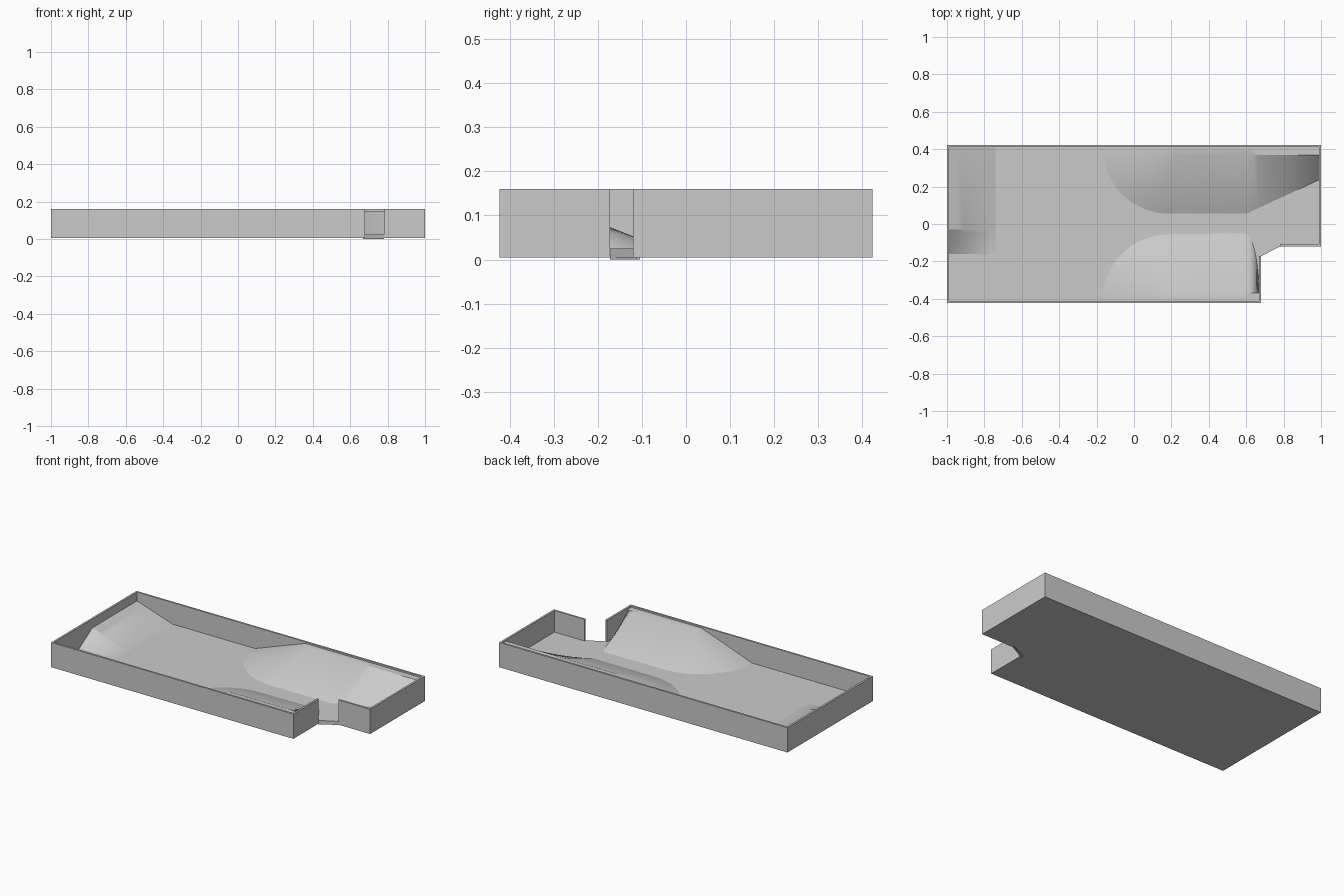
import bpy, bmesh
from math import sin, cos, pi

if "Cube" in bpy.data.objects:
    bpy.data.objects.remove(bpy.data.objects["Cube"])

FLOOR, LEDGE, TOP, T = 0.025, 0.151, 0.16, 0.012
X, Y = 1.0, 0.423


def finish(bm, name, smooth=False):
    me = bpy.data.meshes.new(name)
    bm.to_mesh(me)
    bm.free()
    ob = bpy.data.objects.new(name, me)
    bpy.context.collection.objects.link(ob)
    if smooth:
        bpy.ops.object.select_all(action='DESELECT')
        bpy.context.view_layer.objects.active = ob
        ob.select_set(True)
        bpy.ops.object.shade_smooth_by_angle(angle=0.4)
    return ob


def prism(name, outline, z0, z1):
    bm = bmesh.new()
    face = bm.faces.new([bm.verts.new((x, y, z0)) for x, y in outline])
    ext = bmesh.ops.extrude_face_region(bm, geom=[face])
    for v in ext['geom']:
        if isinstance(v, bmesh.types.BMVert):
            v.co.z = z1
    bmesh.ops.recalc_face_normals(bm, faces=bm.faces)
    return finish(bm, name)


def loft(name, rows):
    """Skin a grid of quads through equal-length rows of points."""
    bm = bmesh.new()
    grid = [[bm.verts.new(p) for p in row] for row in rows]
    for a, b in zip(grid, grid[1:]):
        for i in range(len(a) - 1):
            bm.faces.new((a[i], a[i + 1], b[i + 1], b[i]))
    bmesh.ops.remove_doubles(bm, verts=bm.verts, dist=1e-5)
    bmesh.ops.recalc_face_normals(bm, faces=bm.faces)
    if sum(f.normal.z for f in bm.faces) < 0:
        bmesh.ops.reverse_faces(bm, faces=bm.faces)
    return finish(bm, name, True)


def bank(name, side, tail):
    """Sloped bank along a side wall: cone-shaped start, straight run, then
    a tail given as (x, foot_y) pairs where the foot curves in."""
    pairs = []
    n = 16
    for i in range(n + 1):
        a = pi / 2 * i / n
        pairs.append(((0.23 - 0.05 * cos(a), 0.411 - 0.042 * sin(a)),
                      (0.19 - 0.36 * cos(a), 0.411 - 0.356 * sin(a))))
    pairs += [((x, 0.369), (x, fy)) for x, fy in tail]
    rows = [[(tx, side * 0.411, LEDGE), (tx, side * ty, LEDGE),
             (fx, side * fy, FLOOR)] for (tx, ty), (fx, fy) in pairs]
    return loft(name, rows)


# Floor slab with the cut corner
outer = [(0.78, -0.12), (X, -0.12), (X, Y), (-X, Y), (-X, -Y), (0.68, -Y), (0.68, -0.172)]
prism("floor_slab", outer, 0.005, FLOOR)

# Surrounding wall, open at the diagonal entrance
inner = [(0.78, -0.12 + T), (X - T, -0.12 + T), (X - T, Y - T), (-X + T, Y - T),
         (-X + T, -Y + T), (0.68 - T, -Y + T), (0.68 - T, -0.172)]
prism("perimeter_wall", outer + inner[::-1], 0.005, TOP)

# Entrance sill
prism("entrance_sill", [(0.669, -0.172), (0.68, -0.172), (0.78, -0.112),
                        (0.78, -0.104), (0.669, -0.16)], 0.0, FLOOR)

# Rear bank, its foot running diagonally to the end wall
rear_tail = [(0.6 + 0.388 * i / 12, 0.055 + 0.18 * i / 12) for i in range(13)]
bank("rear_bank", 1, rear_tail)

# Front bank, its foot rounding in sharply at the entrance
front_tail = [(0.59 + 0.078 * sin(pi / 2 * i / 12),
               0.365 - 0.315 * cos(pi / 2 * i / 12)) for i in range(13)]
bank("front_bank", -1, front_tail)

# End ramp with a flared side
N = 10
rows = []
for i in range(N + 1):
    x = -0.988 + 0.248 * i / N
    z = FLOOR + 0.08 * (1 - i / N)
    flare = [(x, -0.03 - 0.13 * j / 8, z + (FLOOR - z) * j / 8) for j in range(9)]
    rows.append([(x, 0.411, z)] + flare)
loft("end_ramp", rows)
